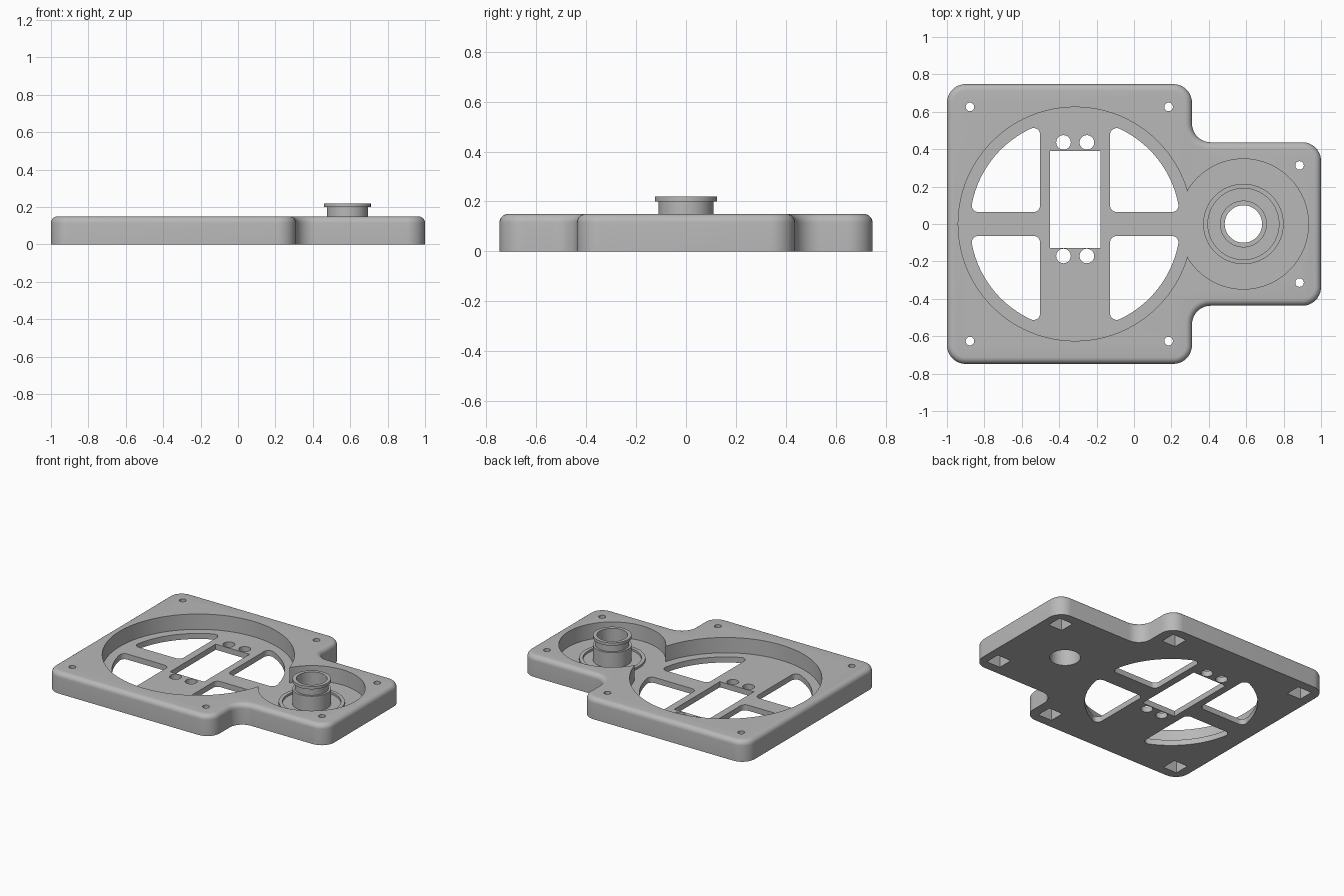
import bpy, bmesh
from math import radians, degrees, cos, sin, pi, asin, acos

if "Cube" in bpy.data.objects:
    bpy.data.objects.remove(bpy.data.objects["Cube"], do_unlink=True)

HEIGHT, FLOOR = 0.15, 0.04
DISC = (-0.315, 0)      # centre of the large pocket
HUB = (0.585, 0)        # centre of the small pocket

grey = bpy.data.materials.new("light_grey")
grey.use_nodes = True
grey.diffuse_color = (0.48, 0.48, 0.48, 1)
grey.node_tree.nodes["Principled BSDF"].inputs["Base Color"].default_value = grey.diffuse_color


def arc(cx, cy, r, a0, a1, n=10):
    steps = [radians(a0 + (a1 - a0) * i / n) for i in range(n + 1)]
    return [(cx + r * cos(a), cy + r * sin(a)) for a in steps]


def circle(cx, cy, r, n=48):
    return arc(cx, cy, r, 0, 360, n)[:-1]


def box(x0, x1, y0, y1):
    return [(x0, y0), (x1, y0), (x1, y1), (x0, y1)]


def prisms(name, outlines, z0, z1, round_top=0):
    """Extrude each outline from z0 to z1, optionally rounding the top rim."""
    bm = bmesh.new()
    for pts in outlines:
        face = bm.faces.new([bm.verts.new((x, y, z0)) for x, y in pts])
        ext = bmesh.ops.extrude_face_region(bm, geom=[face])["geom"]
        for v in ext:
            if isinstance(v, bmesh.types.BMVert):
                v.co.z = z1
    bmesh.ops.recalc_face_normals(bm, faces=bm.faces)
    if round_top:
        rim = [e for e in bm.edges if all(v.co.z > z1 - 1e-5 for v in e.verts)]
        bmesh.ops.bevel(bm, geom=rim, offset=round_top, segments=6,
                        profile=0.5, affect='EDGES', clamp_overlap=False)
    return make(name, bm)


def make(name, bm):
    mesh = bpy.data.meshes.new(name)
    bm.to_mesh(mesh)
    bm.free()
    obj = bpy.data.objects.new(name, mesh)
    bpy.context.collection.objects.link(obj)
    mesh.materials.append(grey)
    return obj


def select(obj):
    bpy.ops.object.select_all(action='DESELECT')
    obj.select_set(True)
    bpy.context.view_layer.objects.active = obj


def cut(obj, cutter):
    mod = obj.modifiers.new("cut", 'BOOLEAN')
    mod.operation, mod.solver, mod.object = 'DIFFERENCE', 'EXACT', cutter
    select(obj)
    bpy.ops.object.modifier_apply(modifier=mod.name)
    bpy.data.objects.remove(cutter, do_unlink=True)


def smooth(obj):
    select(obj)
    bpy.ops.object.shade_smooth_by_angle(angle=radians(30))


def lathe(name, profile, centre, n=64):
    bm = bmesh.new()
    rings = [[bm.verts.new((centre[0] + r * cos(2 * pi * i / n),
                            centre[1] + r * sin(2 * pi * i / n), z))
              for i in range(n)] for r, z in profile]
    for a, b in zip(rings, rings[1:] + rings[:1]):
        for i in range(n):
            j = (i + 1) % n
            bm.faces.new((a[i], a[j], b[j], b[i]))
    bmesh.ops.recalc_face_normals(bm, faces=bm.faces)
    obj = make(name, bm)
    smooth(obj)
    return obj


# Plate body: wide square with a narrower tab, all corners rounded
R = 0.1
half = (arc(1 - R, 0.437 - R, R, 0, 90)
        + arc(0.31 + R, 0.437 + R, R, 270, 180)
        + arc(0.31 - R, 0.748 - R, R, 0, 90)
        + arc(-1 + R, 0.748 - R, R, 90, 180))
plate = prisms("base_plate", [half + [(x, -y) for x, y in reversed(half)]],
               0, HEIGHT, round_top=0.035)

# Two overlapping round pockets
cut(plate, prisms("large_pocket", [circle(*DISC, 0.625, 96)], FLOOR, 0.3))
cut(plate, prisms("small_pocket", [circle(*HUB, 0.348, 64)], FLOOR, 0.3))

# Four rounded quadrant windows around the cross-shaped spokes
A, B, RW, r = 0.187, 0.064, 0.562, 0.035
low = asin((B + r) / (RW - r))
high = acos((A + r) / (RW - r))
quad = (arc(A + r, B + r, r, 180, 270, 6)
        + arc((RW - r) * cos(low), B + r, r, -90, degrees(low), 8)
        + arc(0, 0, RW, degrees(low), degrees(high), 20)[1:-1]
        + arc(A + r, (RW - r) * sin(high), r, degrees(high), 180, 8))
windows = [[(DISC[0] + sx * x, DISC[1] + sy * y) for x, y in quad]
           for sx in (-1, 1) for sy in (-1, 1)]

# Rectangular motor opening, its screw holes, and the hub bore
openings = [box(-0.45, -0.18, -0.127, 0.39), circle(*HUB, 0.1, 64)]
openings += [circle(x, y, 0.039, 32) for x in (-0.377, -0.252) for y in (-0.171, 0.436)]
cut(plate, prisms("floor_openings", windows + openings, -0.1, 0.3))

# Corner screw holes with square nut pockets underneath
screws = [(x, s * y) for x, y in ((-0.877, 0.626), (0.185, 0.626), (0.885, 0.313))
          for s in (-1, 1)]
cut(plate, prisms("screw_holes", [circle(x, y, 0.023, 24) for x, y in screws], -0.1, 0.3))
h = 0.055
cut(plate, prisms("nut_pockets", [box(x - h, x + h, y - h, y + h) for x, y in screws],
                  -0.1, 0.09))
smooth(plate)

# Hollow hub with a stepped neck and top flange
lathe("hub", [(0.1, FLOOR), (0.125, FLOOR), (0.125, HEIGHT), (0.11, HEIGHT),
              (0.11, 0.2), (0.125, 0.2), (0.125, 0.22), (0.1, 0.22)], HUB)

# Low raised ring around the hub
lathe("hub_ring", [(0.19, FLOOR), (0.215, FLOOR), (0.215, FLOOR + 0.015),
                   (0.19, FLOOR + 0.015)], HUB)
